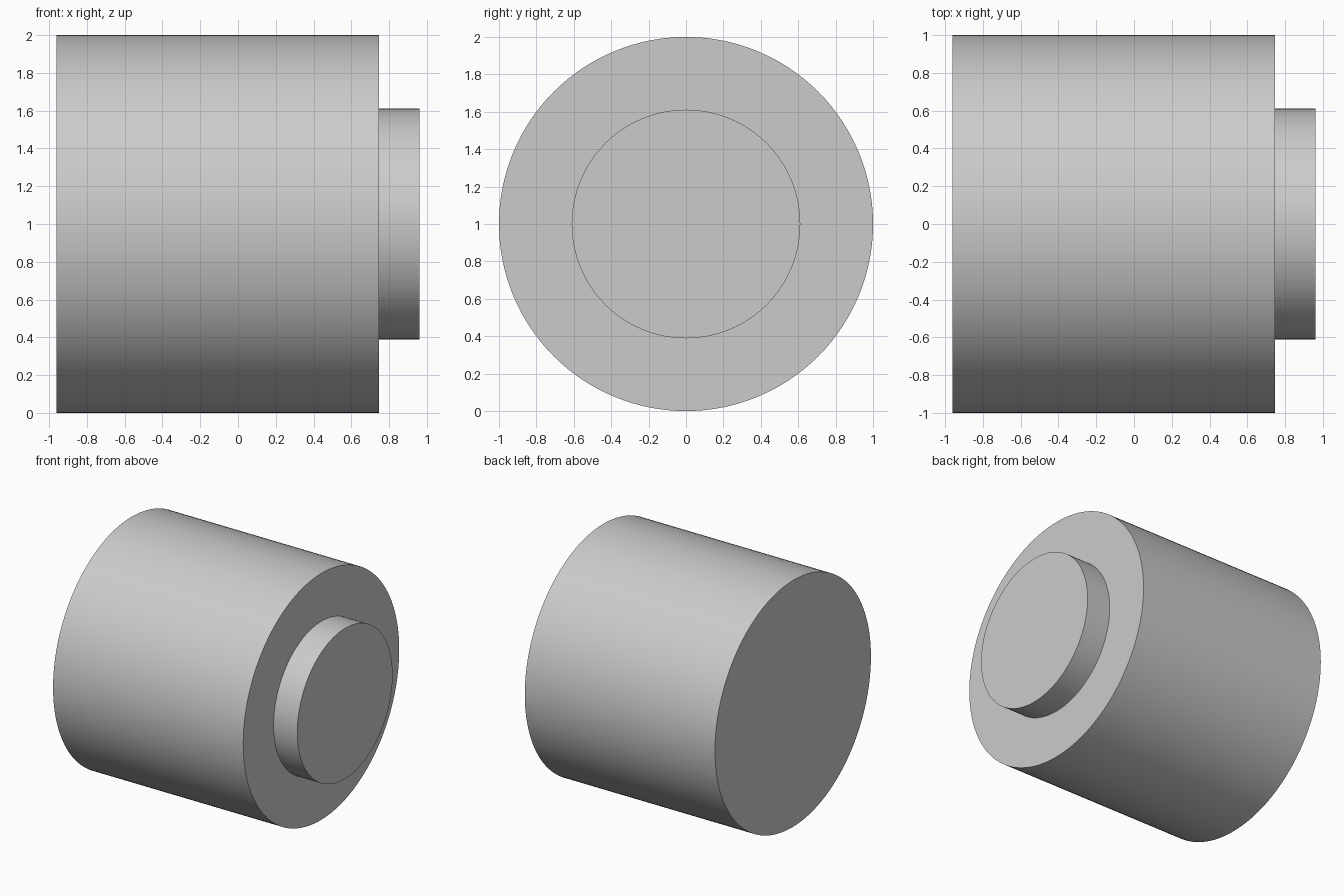
import bpy, bmesh
from math import cos, sin, tau, radians

if "Cube" in bpy.data.objects:
    bpy.data.objects.remove(bpy.data.objects["Cube"])

SIDES = 128
AXIS_Z = 1.0

# Stepped profile along x: (x, radius)
profile = [(-0.96, 1.0), (0.747, 1.0), (0.747, 0.611), (0.96, 0.611)]

bm = bmesh.new()
rings = []
for x, r in profile:
    rings.append([bm.verts.new((x, r * cos(tau * i / SIDES), r * sin(tau * i / SIDES)))
                  for i in range(SIDES)])

# Drum wall, shoulder and boss wall
for a, b in zip(rings, rings[1:]):
    for i in range(SIDES):
        j = (i + 1) % SIDES
        bm.faces.new((a[i], a[j], b[j], b[i]))

# Flat end caps
bm.faces.new(rings[0])
bm.faces.new(rings[-1])
bmesh.ops.recalc_face_normals(bm, faces=bm.faces[:])

mesh = bpy.data.meshes.new("stepped_cylinder")
bm.to_mesh(mesh)
bm.free()

body = bpy.data.objects.new("stepped_cylinder", mesh)
body.location.z = AXIS_Z
bpy.context.collection.objects.link(body)

# Smooth round walls with sharp rims
bpy.context.view_layer.objects.active = body
body.select_set(True)
bpy.ops.object.shade_smooth_by_angle(angle=radians(30))
